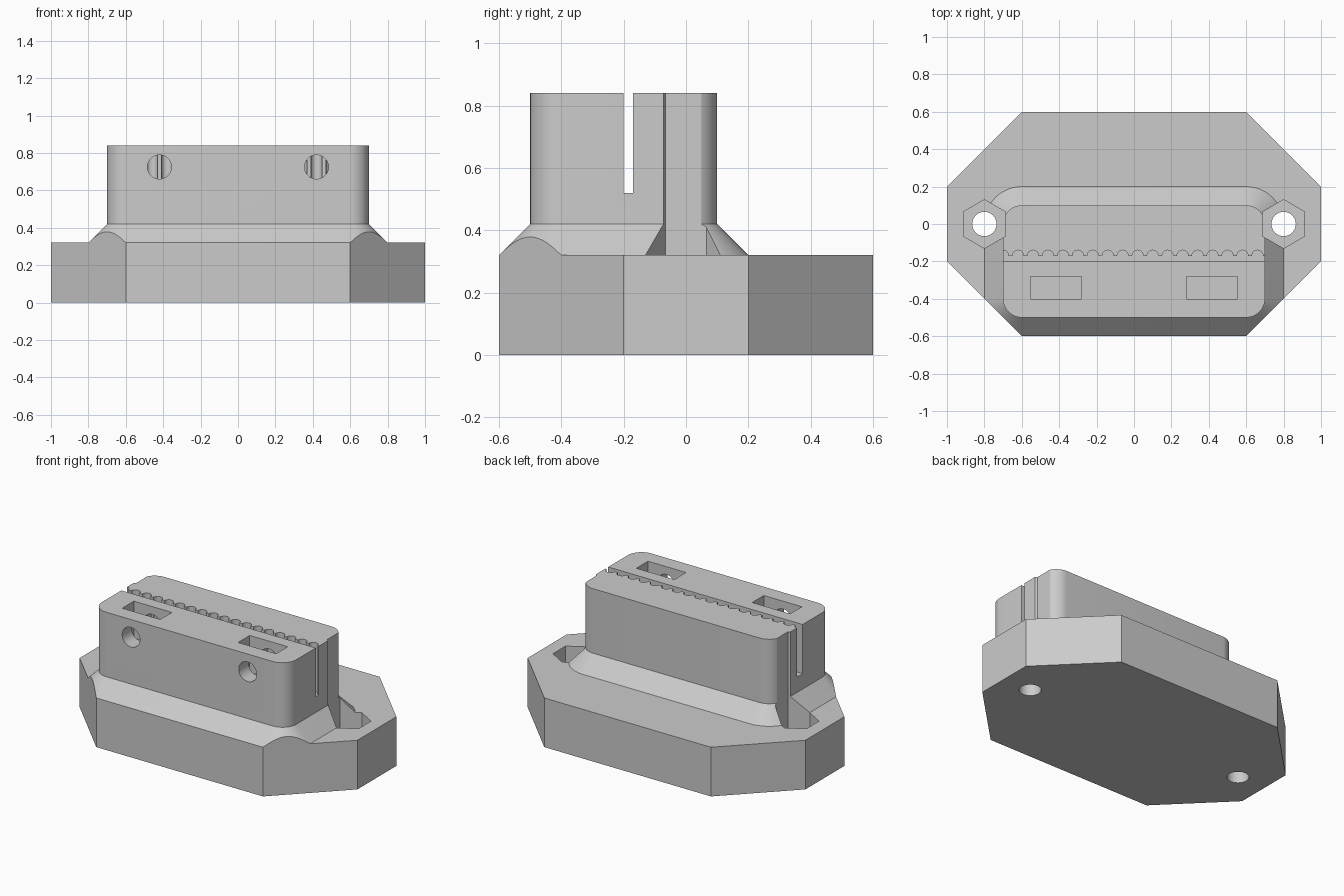
import bpy, bmesh
from math import sin, cos, pi, radians

cube = bpy.data.objects.get("Cube")
if cube:
    bpy.data.objects.remove(cube, do_unlink=True)

grey = bpy.data.materials.new("plain_grey")
grey.use_nodes = True
grey.diffuse_color = (0.6, 0.6, 0.6, 1)
grey.node_tree.nodes["Principled BSDF"].inputs["Base Color"].default_value = (0.6, 0.6, 0.6, 1)


def loft(name, sections):
    """Solid through equal-length rings, given as (points, z)."""
    bm = bmesh.new()
    rings = [[bm.verts.new((x, y, z)) for x, y in pts] for pts, z in sections]
    n = len(rings[0])
    for low, high in zip(rings, rings[1:]):
        for i in range(n):
            j = (i + 1) % n
            bm.faces.new((low[i], low[j], high[j], high[i]))
    bm.faces.new(rings[0][::-1])
    bm.faces.new(rings[-1])
    bmesh.ops.recalc_face_normals(bm, faces=bm.faces)
    mesh = bpy.data.meshes.new(name)
    bm.to_mesh(mesh)
    bm.free()
    ob = bpy.data.objects.new(name, mesh)
    mesh.materials.append(grey)
    bpy.context.collection.objects.link(ob)
    return ob


def prism(name, pts, z0, z1):
    return loft(name, [(pts, z0), (pts, z1)])


def rect(x0, x1, y0, y1):
    return [(x0, y0), (x1, y0), (x1, y1), (x0, y1)]


def ngon(cx, cy, r, n, turn=0.0):
    return [(cx + r * cos(turn + 2 * pi * i / n), cy + r * sin(turn + 2 * pi * i / n))
            for i in range(n)]


def rounded(grow, seg=12):
    """Clamp outline, offset outwards by grow."""
    pts = []
    corners = [(0.6, 0), (-0.6, 0), (-0.6, -0.4), (0.6, -0.4)]
    for q, (cx, cy) in enumerate(corners):
        for i in range(seg + 1):
            a = pi / 2 * (q + i / seg)
            pts.append((cx + (0.1 + grow) * cos(a), cy + (0.1 + grow) * sin(a)))
    return pts


def combine(target, tool, operation):
    mod = target.modifiers.new("combine", 'BOOLEAN')
    mod.operation, mod.solver, mod.object = operation, 'EXACT', tool
    with bpy.context.temp_override(object=target, active_object=target):
        bpy.ops.object.modifier_apply(modifier=mod.name)
    bpy.data.objects.remove(tool, do_unlink=True)


# Flange slab, sloped skirt and upright block, trimmed to an octagonal outline
body = prism("belt_clamp_body", rect(-1.5, 1.5, -1.5, 1.5), -0.1, 0.32)
combine(body, loft("block", [(rounded(0.22), 0.2), (rounded(0), 0.42), (rounded(0), 0.84)]), 'UNION')
octagon = [(1, -0.2), (1, 0.2), (0.6, 0.6), (-0.6, 0.6),
           (-1, 0.2), (-1, -0.2), (-0.6, -0.6), (0.6, -0.6)]
combine(body, prism("outline", octagon, 0, 1), 'INTERSECT')

# Toothed belt slot
profile = [(0.9, -0.17), (0.9, -0.2), (-0.9, -0.2), (-0.9, -0.17)]
for k in range(-1, 19):
    for i in range(13):
        a = pi - pi * i / 12
        profile.append((-0.7 + 0.08 * k + 0.03 * cos(a), -0.17 + 0.03 * sin(a)))
combine(body, prism("belt_slot", profile, 0.52, 1), 'DIFFERENCE')

for side in (-1, 1):
    # Mounting bolt hole with hexagonal pocket
    combine(body, prism("bolt_pocket", ngon(0.8 * side, 0, 0.13, 6, pi / 2), 0.16, 1), 'DIFFERENCE')
    combine(body, prism("bolt_hole", ngon(0.8 * side, 0, 0.065, 40), -0.1, 0.3), 'DIFFERENCE')
    # Nut slot and clamping screw hole
    mid = 0.417 * side
    combine(body, prism("nut_slot", rect(mid - 0.137, mid + 0.137, -0.4, -0.28), 0.6, 1), 'DIFFERENCE')
    screw = prism("screw_hole", ngon(0, 0, 0.064, 40), 0.185, 0.65)
    screw.rotation_euler.x = radians(90)
    screw.location = (0.42 * side, 0, 0.725)
    bpy.context.view_layer.update()
    combine(body, screw, 'DIFFERENCE')

# Smooth curved walls, crisp edges
bpy.ops.object.select_all(action='DESELECT')
body.select_set(True)
bpy.context.view_layer.objects.active = body
bpy.ops.object.shade_smooth_by_angle(angle=radians(25))
